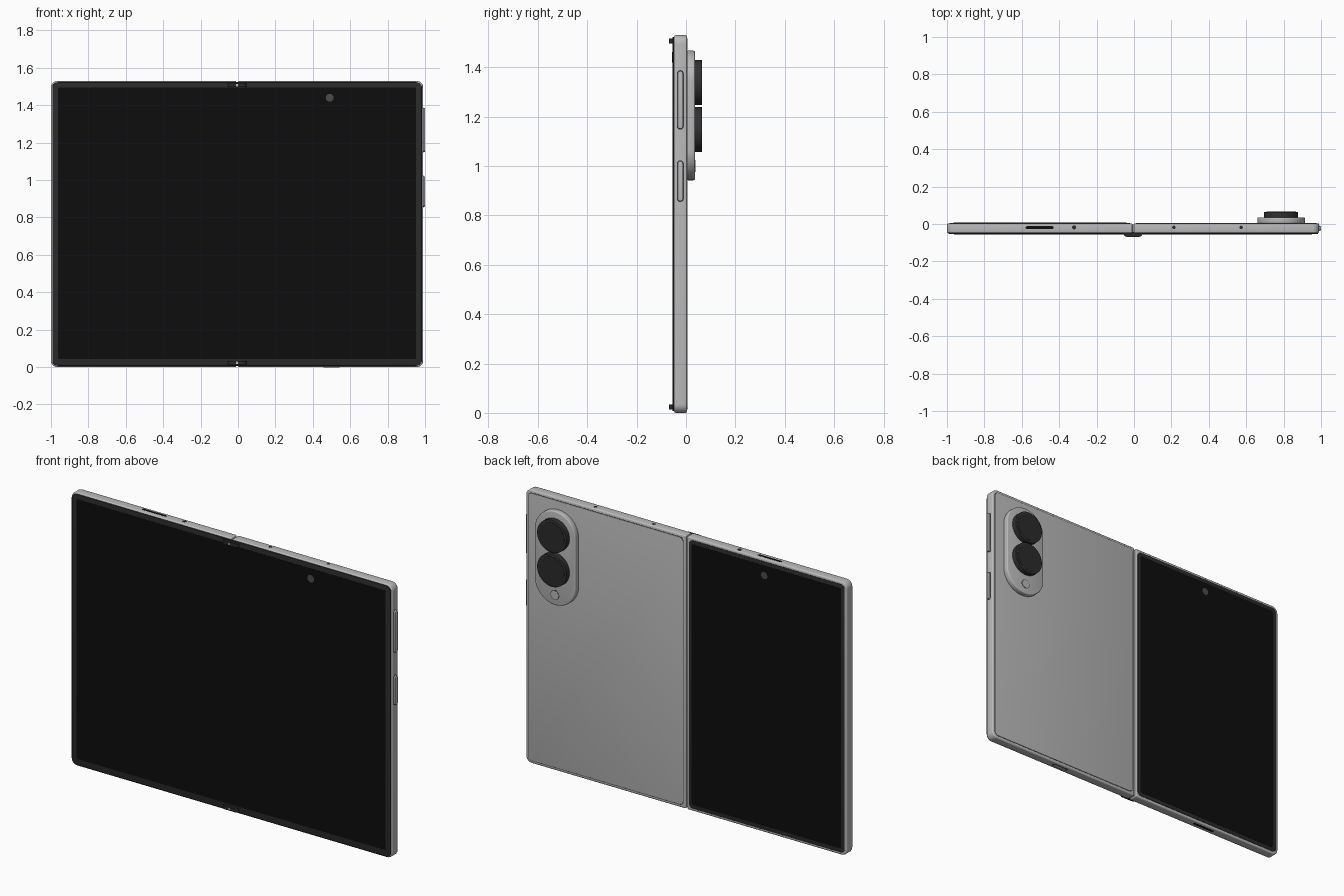
import bpy, bmesh, math

if "Cube" in bpy.data.objects:
    bpy.data.objects.remove(bpy.data.objects["Cube"])


def material(name, rgb):
    m = bpy.data.materials.new(name)
    m.diffuse_color = (*rgb, 1)
    m.use_nodes = True
    m.node_tree.nodes["Principled BSDF"].inputs["Base Color"].default_value = m.diffuse_color
    return m


SILVER = material("silver frame", (0.50, 0.495, 0.50))
BACK = material("matte back", (0.48, 0.48, 0.48))
BEZEL = material("dark bezel", (0.024, 0.024, 0.024))
SCREEN = material("black screen", (0.004, 0.004, 0.004))
LENS = material("lens grey", (0.03, 0.03, 0.031))
SENSOR = material("sensor grey", (0.07, 0.07, 0.07))

# how profile coordinates (u, v) and depth w map to space, per depth axis
AXES = {
    "x": lambda u, v, w: (w, u, v),
    "y": lambda u, v, w: (u, w, v),
    "z": lambda u, v, w: (u, v, w),
}


def plate(name, mat, axis, u0, u1, v0, v1, w0, w1, radii=0.0, bevel=0.0, steps=8):
    """Rounded rectangle extruded along an axis; radii run from (u1,v1) anticlockwise."""
    if not isinstance(radii, tuple):
        radii = (radii,) * 4
    outline = []
    corners = [(u1, v1, -1, -1), (u0, v1, 1, -1), (u0, v0, 1, 1), (u1, v0, -1, 1)]
    for i, ((u, v, su, sv), r) in enumerate(zip(corners, radii)):
        for k in range(steps + 1 if r else 1):
            a = math.pi / 2 * (i + k / steps)
            outline.append((u + su * r + r * math.cos(a), v + sv * r + r * math.sin(a))
                           if r else (u, v))
    bm = bmesh.new()
    face = bm.faces.new([bm.verts.new(AXES[axis](u, v, w0)) for u, v in outline])
    out = bmesh.ops.extrude_face_region(bm, geom=[face])
    shift = AXES[axis](0, 0, w1 - w0)
    bmesh.ops.translate(bm, vec=shift,
                        verts=[g for g in out["geom"] if isinstance(g, bmesh.types.BMVert)])
    bmesh.ops.remove_doubles(bm, verts=bm.verts, dist=1e-5)
    bmesh.ops.recalc_face_normals(bm, faces=bm.faces)
    if bevel:
        sharp = [e for e in bm.edges if e.calc_face_angle(0) > math.radians(40)]
        bmesh.ops.bevel(bm, geom=sharp, offset=bevel, segments=3, profile=0.5,
                        affect="EDGES", clamp_overlap=True)
        bmesh.ops.recalc_face_normals(bm, faces=bm.faces)
    mesh = bpy.data.meshes.new(name)
    bm.to_mesh(mesh)
    bm.free()
    mesh.materials.append(mat)
    obj = bpy.data.objects.new(name, mesh)
    bpy.context.collection.objects.link(obj)
    bpy.ops.object.select_all(action="DESELECT")
    obj.select_set(True)
    bpy.context.view_layer.objects.active = obj
    bpy.ops.object.shade_smooth_by_angle(angle=math.radians(40))
    return obj


def disc(name, mat, axis, u, v, r, w0, w1, bevel=0.0, steps=10):
    return plate(name, mat, axis, u - r, u + r, v - r, v + r, w0, w1, r * 0.9999, bevel, steps)


SEAM = -0.005
TOP = 1.53
R = 0.035

# two body halves with the hinge spine between them
plate("left_half", SILVER, "y", -1, SEAM - 0.004, 0, TOP, -0.048, 0.004,
      (0.008, R, R, 0.008), 0.007)
plate("right_half", SILVER, "y", SEAM + 0.004, 0.99, 0, TOP, -0.048, 0.004,
      (R, 0.008, 0.008, R), 0.007)
plate("hinge_spine", SILVER, "y", SEAM - 0.01, SEAM + 0.01, 0.008, TOP - 0.008, -0.044, -0.004)

# inner folding display
plate("inner_bezel", BEZEL, "y", -0.993, 0.983, 0.007, TOP - 0.007, -0.054, -0.044,
      0.03, 0.002)
plate("inner_screen", SCREEN, "y", -0.962, 0.952, 0.043, 1.496, -0.0552, -0.05, 0.008)
disc("inner_camera", SENSOR, "y", 0.49, 1.44, 0.021, -0.0562, -0.054)

# hinge end caps on the front: domed profiles split by a small light pin
for label, z in (("bottom", 0.013), ("top", TOP - 0.033)):
    plate("hinge_cap_" + label, BEZEL, "z", SEAM - 0.05, SEAM + 0.05, -0.0685, -0.04,
          z, z + 0.02, (0, 0, 0.018, 0.018))
    plate("hinge_pin_" + label, SILVER, "y", SEAM - 0.005, SEAM + 0.005,
          z + 0.004, z + 0.016, -0.0692, -0.06)

# back panel on the right half
plate("back_panel_gap", SENSOR, "y", 0.012, 0.976, 0.014, TOP - 0.014, 0.002, 0.0045, 0.024)
plate("back_panel", BACK, "y", 0.015, 0.973, 0.017, TOP - 0.017, 0.002, 0.006, 0.022, 0.001)

# cover display on the left half
plate("cover_bezel", BEZEL, "y", -0.986, -0.022, 0.014, TOP - 0.014, 0.002, 0.006, 0.024, 0.001)
plate("cover_screen", SCREEN, "y", -0.964, -0.04, 0.036, TOP - 0.036, 0.004, 0.007, 0.012)
disc("cover_camera", SENSOR, "y", -0.49, 1.44, 0.02, 0.006, 0.008)

# camera island with two lenses and a flash
CX = 0.787
plate("camera_island", BACK, "y", CX - 0.127, CX + 0.127, 0.942, 1.467, 0.003, 0.036,
      0.1265, 0.006, 14)
for i, z in enumerate((1.147, 1.338)):
    disc(f"lens_barrel_{i}", LENS, "y", CX, z, 0.091, 0.034, 0.064, 0.005, 14)
    disc(f"lens_glass_{i}", BEZEL, "y", CX, z, 0.078, 0.06, 0.0655, 0, 14)
disc("flash_ring", SENSOR, "y", CX, 1.0, 0.027, 0.034, 0.0365)
disc("flash", BACK, "y", CX, 1.0, 0.0235, 0.034, 0.0375)

# side buttons with a thin dark surround
for name, z0, z1 in (("volume_button", 1.15, 1.385), ("power_button", 0.857, 1.02)):
    plate(name + "_gap", SENSOR, "x", -0.037, -0.009, z0 - 0.003, z1 + 0.003,
          0.985, 0.9908, 0.0139)
    plate(name, SILVER, "x", -0.034, -0.012, z0, z1, 0.985, 1.0, 0.0108, 0.003)

# top edge: speaker slot and microphone holes
plate("top_speaker", SCREEN, "z", -0.58, -0.43, -0.026, -0.012, TOP - 0.004, TOP + 0.0008, 0.0069)
for i, (x, r) in enumerate(((-0.32, 0.011), (0.213, 0.009), (0.573, 0.009))):
    disc(f"top_hole_{i}", BEZEL, "z", x, -0.018, r, TOP - 0.004, TOP + 0.0008)

# bottom edge: charging port and speaker slot
plate("charging_port", SENSOR, "z", 0.45, 0.55, -0.033, -0.009, -0.0008, 0.004, 0.0119)
plate("charging_port_tongue", SILVER, "z", 0.458, 0.542, -0.028, -0.014, -0.0012, 0.004, 0.0069)
plate("bottom_speaker", SCREEN, "z", -0.57, -0.43, -0.026, -0.012, -0.0008, 0.004, 0.0069)
